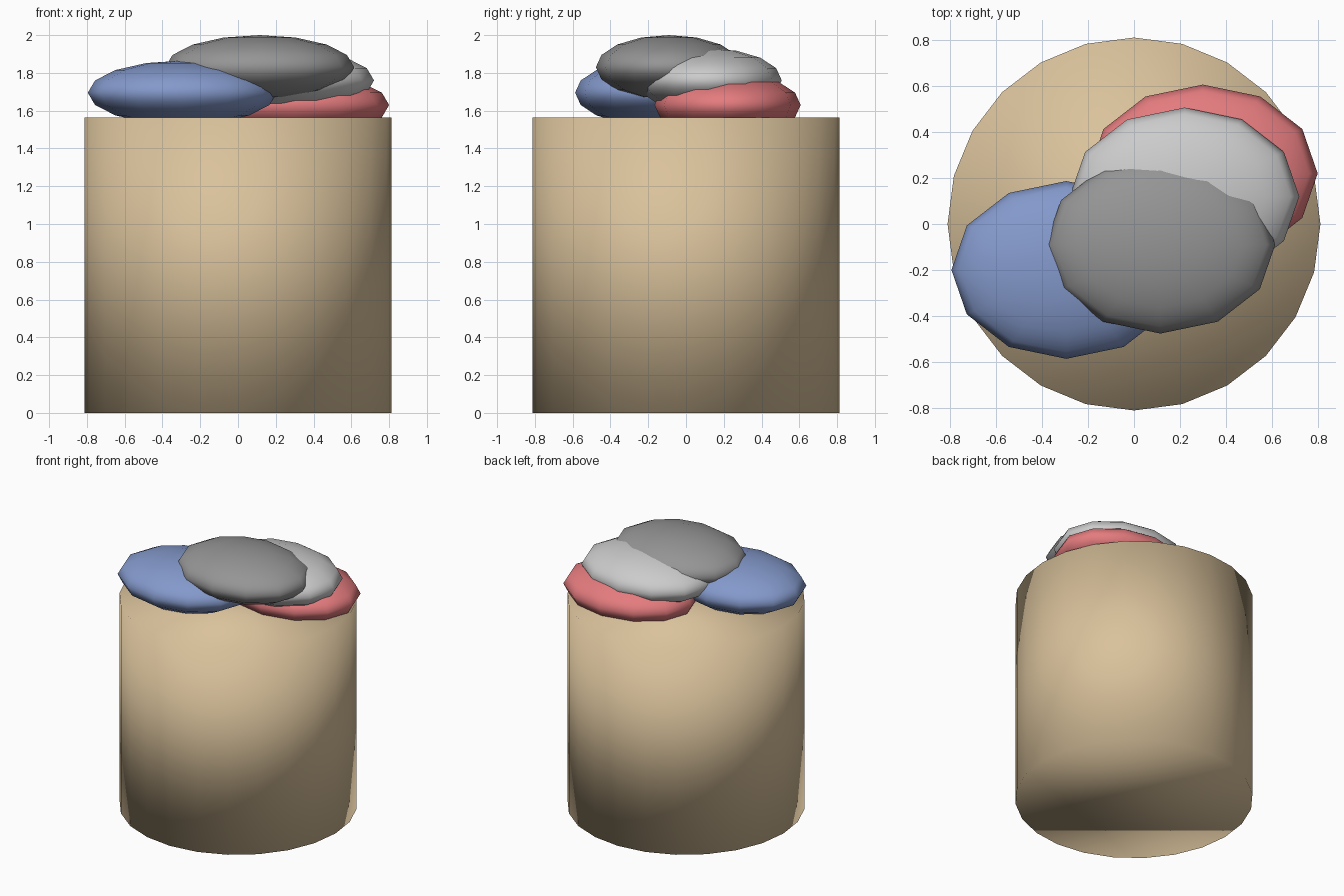
import bpy

if "Cube" in bpy.data.objects:
    bpy.data.objects.remove(bpy.data.objects["Cube"])


def finish(name, color):
    ob = bpy.context.object
    ob.name = name
    mat = bpy.data.materials.new(name + "_color")
    mat.diffuse_color = (*color, 1)
    mat.use_nodes = True
    mat.node_tree.nodes["Principled BSDF"].inputs["Base Color"].default_value = mat.diffuse_color
    ob.data.materials.append(mat)
    bpy.ops.object.shade_smooth()
    return ob


# Closed round hamper body
H = 1.565
bpy.ops.mesh.primitive_cylinder_add(vertices=24, radius=0.812, depth=H, location=(0, 0, H / 2))
finish("hamper_body", (0.70, 0.54, 0.33))

# Heap of flattened laundry bundles, bottom to top
bundles = [
    ("red_bundle", (0.30, 0.22, 1.63), (0.78, 0.20, 0.21)),
    ("blue_bundle", (-0.295, -0.20, 1.695), (0.23, 0.32, 0.60)),
    ("light_bundle", (0.22, 0.12, 1.76), (0.60, 0.60, 0.60)),
    ("dark_bundle", (0.115, -0.09, 1.83), (0.30, 0.30, 0.30)),
]
for name, loc, color in bundles:
    bpy.ops.mesh.primitive_uv_sphere_add(segments=12, ring_count=8, radius=1, location=loc)
    ob = finish(name, color)
    ob.scale = (0.5, 0.387, 0.17)
